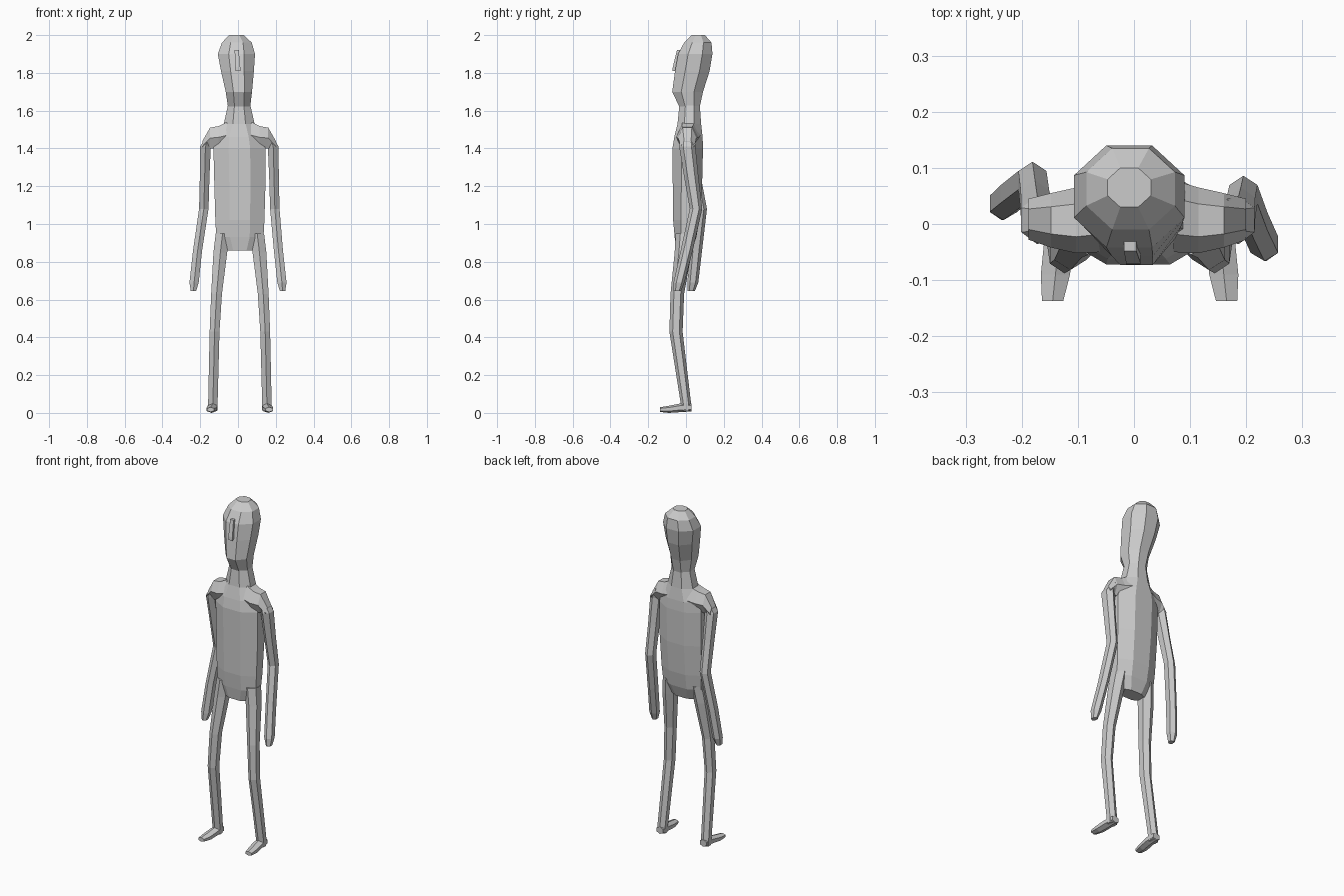
import bpy, bmesh, math


def loft(name, rings, n=6, axis='z', phase=None):
    """Skin n-gon rings; each ring is (t, a0, a1, b0, b1): position on axis and extents."""
    phase = math.pi / n if phase is None else phase
    unit = [(math.cos(phase + 2 * math.pi * i / n), math.sin(phase + 2 * math.pi * i / n))
            for i in range(n)]
    ma = max(abs(p[0]) for p in unit)
    mb = max(abs(p[1]) for p in unit)
    bm = bmesh.new()
    loops = []
    for t, a0, a1, b0, b1 in rings:
        loop = []
        for u, v in unit:
            a = (a0 + a1) / 2 + u / ma * (a1 - a0) / 2
            b = (b0 + b1) / 2 + v / mb * (b1 - b0) / 2
            co = {'z': (a, b, t), 'y': (a, t, b), 'x': (t, a, b)}[axis]
            loop.append(bm.verts.new(co))
        loops.append(loop)
    for p, q in zip(loops, loops[1:]):
        for i in range(n):
            j = (i + 1) % n
            bm.faces.new((p[i], p[j], q[j], q[i]))
    bm.faces.new(loops[0])
    bm.faces.new(loops[-1])
    bmesh.ops.recalc_face_normals(bm, faces=bm.faces)
    me = bpy.data.meshes.new(name)
    bm.to_mesh(me)
    bm.free()
    ob = bpy.data.objects.new(name, me)
    bpy.context.collection.objects.link(ob)
    return ob


def flip(rings, axis, mid):
    """Mirror ring data across the plane x = mid."""
    if axis == 'x':
        return [(2 * mid - r[0],) + tuple(r[1:]) for r in rings]
    return [(r[0], 2 * mid - r[2], 2 * mid - r[1], r[3], r[4]) for r in rings]


# Torso and neck
loft("torso", [
    (0.86, -0.075, 0.095, -0.05, 0.03),
    (0.93, -0.115, 0.135, -0.06, 0.055),
    (1.02, -0.12, 0.14, -0.068, 0.07),
    (1.20, -0.125, 0.145, -0.07, 0.085),
    (1.40, -0.13, 0.145, -0.072, 0.09),
    (1.46, -0.12, 0.13, -0.062, 0.088),
    (1.53, -0.075, 0.088, -0.045, 0.08),
    (1.63, -0.053, 0.065, -0.035, 0.073)], 8)

# Head
loft("head", [
    (1.62, -0.053, 0.065, -0.035, 0.073),
    (1.70, -0.065, 0.074, -0.073, 0.09),
    (1.81, -0.09, 0.084, -0.058, 0.125),
    (1.90, -0.107, 0.09, -0.042, 0.14),
    (1.96, -0.085, 0.073, -0.01, 0.135),
    (2.00, -0.047, 0.03, 0.03, 0.10)], 8)

# Nose
loft("nose", [
    (1.81, -0.014, 0.012, -0.072, -0.04),
    (1.83, -0.014, 0.012, -0.07, -0.04),
    (1.92, -0.018, 0.004, -0.048, -0.02)], 4)

# Legs and feet
leg = [
    (0.95, 0.065, 0.138, -0.055, 0.045),
    (0.85, 0.077, 0.150, -0.06, 0.03),
    (0.63, 0.105, 0.162, -0.082, -0.01),
    (0.43, 0.118, 0.170, -0.088, -0.018),
    (0.05, 0.128, 0.178, -0.028, 0.027),
    (0.01, 0.130, 0.176, -0.025, 0.026)]
foot = [
    (0.028, 0.130, 0.174, 0.008, 0.05),
    (-0.03, 0.128, 0.180, 0.004, 0.05),
    (-0.09, 0.134, 0.186, 0.0, 0.038),
    (-0.137, 0.146, 0.184, 0.005, 0.03)]
for side, mid in (("left", None), ("right", 0.01)):
    loft(side + "_leg", leg if mid is None else flip(leg, 'z', mid), 6)
    loft(side + "_foot", foot if mid is None else flip(foot, 'y', mid), 6, 'y')

# Shoulders
shoulder = [
    (0.07, -0.05, 0.078, 1.40, 1.54),
    (0.115, -0.052, 0.065, 1.40, 1.518),
    (0.16, -0.042, 0.055, 1.40, 1.51),
    (0.200, -0.028, 0.045, 1.385, 1.44)]
loft("left_shoulder", shoulder, 6, 'x', 0)
loft("right_shoulder", flip(shoulder, 'x', 0.006), 6, 'x', 0)

# Arms with hands: elbow and hand swing differ per side
for side, elbow, hand in (("left", 0.0, 0.0), ("right", 0.025, 0.073)):
    arm = [
        (1.47, 0.155, 0.178, -0.03, 0.045),
        (1.41, 0.158, 0.215, -0.036, 0.05),
        (1.25, 0.165, 0.216, -0.01 + elbow / 2, 0.066 + elbow / 2),
        (1.08, 0.170, 0.220, 0.02 + elbow, 0.086 + elbow),
        (0.86, 0.190, 0.238, -0.028 + (elbow + hand) / 2, 0.036 + (elbow + hand) / 2),
        (0.69, 0.208, 0.257, -0.066 + hand, -0.008 + hand),
        (0.645, 0.222, 0.250, -0.066 + hand, -0.026 + hand)]
    if side == "right":
        arm = flip(arm[:4], 'z', 0.007) + flip(arm[4:], 'z', 0.0)
    loft(side + "_arm", arm, 6)
